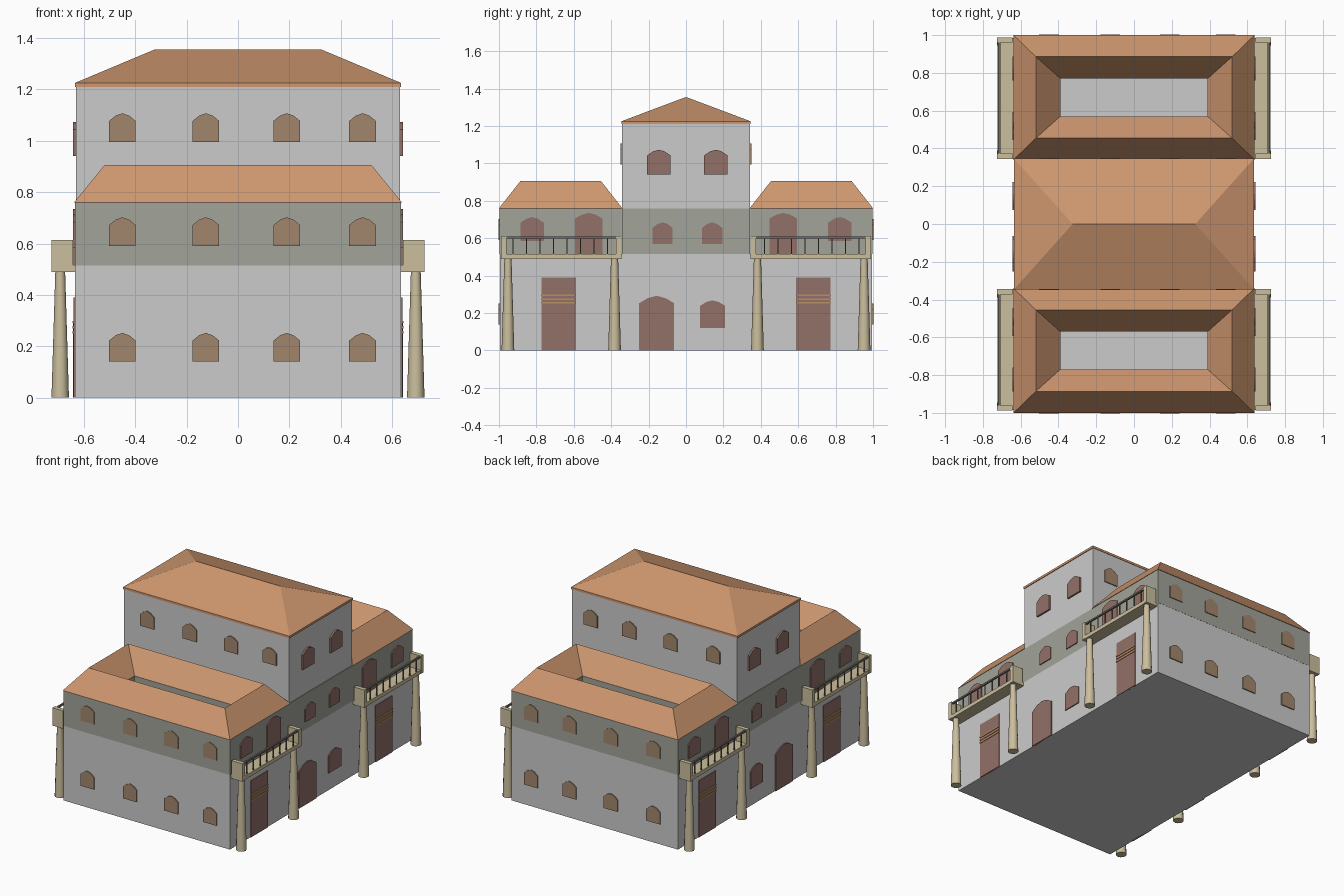
import bpy, bmesh, math
from mathutils import Vector

if "Cube" in bpy.data.objects:
    bpy.data.objects.remove(bpy.data.objects["Cube"])


def paint(name, rgb):
    m = bpy.data.materials.new(name)
    m.diffuse_color = (*rgb, 1)
    m.use_nodes = True
    m.node_tree.nodes["Principled BSDF"].inputs["Base Color"].default_value = m.diffuse_color
    return m


TILE = paint("roof_tile", (0.62, 0.31, 0.16))
BAND = paint("dark_band", (0.36, 0.37, 0.32))
FRAME = paint("window_brown", (0.36, 0.24, 0.15))
DOOR = paint("door_red_brown", (0.29, 0.16, 0.14))
STRIPE = paint("door_trim", (0.50, 0.28, 0.12))
STONE = paint("sandstone", (0.60, 0.52, 0.34))
IRON = paint("rail_dark", (0.16, 0.15, 0.12))


def finish(name, bm, mat=None):
    bmesh.ops.recalc_face_normals(bm, faces=bm.faces)
    me = bpy.data.meshes.new(name)
    bm.to_mesh(me)
    bm.free()
    ob = bpy.data.objects.new(name, me)
    bpy.context.collection.objects.link(ob)
    if mat:
        me.materials.append(mat)
    return ob


def box(name, x, y, z, mat=None):
    bm = bmesh.new()
    bmesh.ops.create_cube(bm, size=1)
    for v in bm.verts:
        v.co = Vector([(r[0] + r[1]) / 2 + c * (r[1] - r[0]) for c, r in zip(v.co, (x, y, z))])
    return finish(name, bm, mat)


def loft(name, rings, yc, mat, closed=False, caps=False):
    """Join rectangular rings given as (half x, half y, z)."""
    bm = bmesh.new()
    loops = [[bm.verts.new((sx * hx, yc + sy * hy, z))
              for sx, sy in ((-1, -1), (1, -1), (1, 1), (-1, 1))] for hx, hy, z in rings]
    pairs = list(zip(loops, loops[1:]))
    if closed:
        pairs.append((loops[-1], loops[0]))
    for a, b in pairs:
        for i in range(4):
            j = (i + 1) % 4
            bm.faces.new((a[i], a[j], b[j], b[i]))
    if caps:
        bm.faces.new(loops[0])
        bm.faces.new(loops[-1])
    bmesh.ops.remove_doubles(bm, verts=bm.verts, dist=1e-5)
    return finish(name, bm, mat)


def opening(name, c, w, z0, z1, side, wall, mat, rise=0.03):
    """Arched panel on a wall; side 'x' or 'y', wall = signed wall position."""
    h = w / 2
    prof = [(-h, z0), (h, z0), (h, z1 - rise), (h * 0.5, z1 - rise * 0.3),
            (0, z1), (-h * 0.5, z1 - rise * 0.3), (-h, z1 - rise)]
    out = math.copysign(0.007, wall)
    bm = bmesh.new()

    def put(u, z, d):
        return (wall + d, c + u, z) if side == 'x' else (c + u, wall + d, z)
    a = [bm.verts.new(put(u, z, -out)) for u, z in prof]
    b = [bm.verts.new(put(u, z, out)) for u, z in prof]
    bm.faces.new(a)
    bm.faces.new(b)
    for i in range(len(prof)):
        j = (i + 1) % len(prof)
        bm.faces.new((a[i], a[j], b[j], b[i]))
    return finish(name, bm, mat)


X, Y, T = 0.635, 0.995, 0.343

# Main walls, middle upper storey, tower
box("ground_storey", (-X, X), (-Y, Y), (0, 0.515))
box("middle_upper_storey", (-X, X), (-T, T), (0.515, 0.76), BAND)
box("tower", (-X + 0.005, X - 0.005), (-T, T), (0.76, 1.215))

# Hipped tower roof with a thin eave
loft("tower_roof", [(X, T + 0.003, 1.21), (X, T + 0.003, 1.225), (0.325, 0.0002, 1.355)], 0, TILE, caps=True)

# Wings: dark storey around a court, roof sloping out and in
for s, tag in ((-1, "front"), (1, "back")):
    yc = s * 0.67
    loft(tag + "_wing_upper_storey",
         [(X, 0.326, 0.515), (X, 0.326, 0.76), (0.395, 0.103, 0.76), (0.395, 0.103, 0.515)], yc, BAND, closed=True)
    loft(tag + "_wing_roof",
         [(X + 0.003, 0.33, 0.76), (0.52, 0.216, 0.905), (0.39, 0.1, 0.762)], yc, TILE, closed=True)

    # Front and back window rows
    for x in (-0.45, -0.125, 0.19, 0.485):
        for z in (0.14, 0.59):
            opening(tag + "_window", x, 0.104, z, z + 0.112, 'y', s * Y, FRAME)
        opening(tag + "_tower_window", x, 0.104, 0.995, 1.107, 'y', s * T, FRAME)

# Side walls, the same on left and right
for sx, tag in ((-1, "left"), (1, "right")):
    wall = sx * X
    for y in (-0.145, 0.16):
        opening(tag + "_tower_window", y, 0.125, 0.94, 1.073, 'x', wall, DOOR)
    for y in (-0.125, 0.14):
        opening(tag + "_middle_window", y, 0.108, 0.57, 0.685, 'x', wall, DOOR)
    opening(tag + "_arched_door", -0.157, 0.188, 0, 0.292, 'x', wall, DOOR, 0.04)
    opening(tag + "_ground_window", 0.142, 0.135, 0.12, 0.268, 'x', wall, DOOR)

    for sy in (-1, 1):
        opening(tag + "_wing_window", sy * 0.823, 0.125, 0.585, 0.713, 'x', wall, DOOR)
        opening(tag + "_balcony_door", sy * 0.52, 0.148, 0.515, 0.735, 'x', wall, DOOR)

        def span(x0, x1):
            return tuple(sorted((sx * x0, sx * x1)))

        def run(y0, y1):
            return tuple(sorted((sy * y0, sy * y1)))

        # Tall door with trim strips
        box(tag + "_tall_door", span(X - 0.01, X + 0.005), run(0.587, 0.773), (0, 0.39), DOOR)
        for z in (0.25, 0.27, 0.29):
            box(tag + "_door_trim", span(X, X + 0.009), run(0.587, 0.773), (z, z + 0.009), STRIPE)

        # Balcony floor, end panels, railing
        box(tag + "_balcony_floor", span(X, 0.722), run(0.345, 0.985), (0.49, 0.516), STONE)
        for y in (0.345, 0.96):
            box(tag + "_balcony_end", span(X + 0.008, 0.725), run(y, y + 0.028), (0.49, 0.613), STONE)
        box(tag + "_balcony_rail", span(0.708, 0.72), run(0.37, 0.965), (0.598, 0.609), IRON)
        for i in range(8):
            y = 0.42 + i * 0.072
            box(tag + "_baluster", span(0.711, 0.718), run(y - 0.003, y + 0.003), (0.51, 0.6), IRON)

        # Tapered columns
        for y in (0.382, 0.952):
            bm = bmesh.new()
            bmesh.ops.create_cone(bm, cap_ends=True, segments=12, radius1=0.034, radius2=0.019, depth=0.495)
            bmesh.ops.translate(bm, verts=bm.verts, vec=(sx * 0.692, sy * y, 0.2475))
            col = finish(tag + "_column", bm, STONE)
            for p in col.data.polygons:
                p.use_smooth = len(p.vertices) == 4
